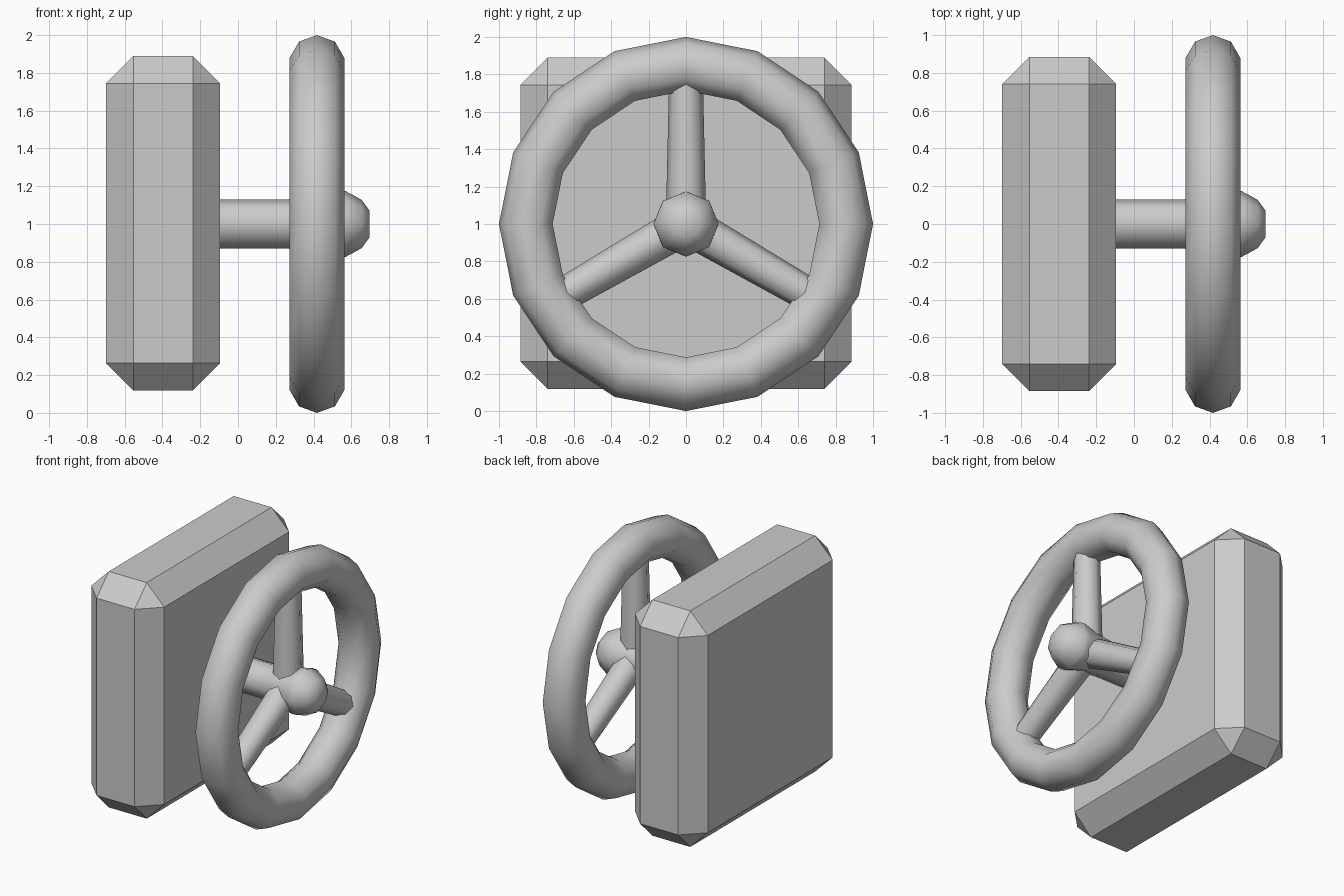
import bpy, bmesh, math
from mathutils import Matrix, Vector

if "Cube" in bpy.data.objects:
    bpy.data.objects.remove(bpy.data.objects["Cube"])

CZ = 1.0      # height of the wheel axis
WX = 0.418    # wheel plane


def make(name, bm, smooth):
    bmesh.ops.recalc_face_normals(bm, faces=bm.faces)
    me = bpy.data.meshes.new(name)
    bm.to_mesh(me)
    bm.free()
    ob = bpy.data.objects.new(name, me)
    bpy.context.collection.objects.link(ob)
    if smooth:
        bpy.ops.object.select_all(action='DESELECT')
        ob.select_set(True)
        bpy.context.view_layer.objects.active = ob
        bpy.ops.object.shade_smooth_by_angle(angle=math.radians(60))
    return ob


def revolve(name, profile, n):
    """Revolve (x, radius) points around the horizontal wheel axis."""
    bm = bmesh.new()
    rings = [[bm.verts.new((x, r * math.sin(2 * math.pi * i / n),
                            CZ + r * math.cos(2 * math.pi * i / n)))
              for i in range(n)] for x, r in profile]
    for a, b in zip(rings, rings[1:]):
        for i in range(n):
            j = (i + 1) % n
            bm.faces.new((a[i], a[j], b[j], b[i]))
    bm.faces.new(rings[0])
    bm.faces.new(rings[-1])
    return make(name, bm, True)


# Chamfered block
bm = bmesh.new()
bmesh.ops.create_cube(bm, size=1)
bmesh.ops.scale(bm, vec=(0.605, 1.77, 1.77), verts=bm.verts)
bmesh.ops.bevel(bm, geom=bm.edges[:], offset=0.145, offset_type='OFFSET',
                segments=1, affect='EDGES')
bmesh.ops.translate(bm, vec=(-0.3965, 0, CZ + 0.004), verts=bm.verts)
make("valve_block", bm, False)

# Stem and rounded hub
revolve("stem", [(-0.12, 0.131), (0.45, 0.131)], 8)
revolve("hub", [(0.27, 0.133), (0.42, 0.145), (0.53, 0.175), (0.57, 0.174),
                (0.655, 0.128), (0.695, 0.072)], 8)

# Wheel rim: 16 segments, 9-sided tube with a vertex on the outer edge
bm = bmesh.new()
N, M, R, r = 16, 9, 0.852, 0.148
rim = []
for i in range(N):
    a = 2 * math.pi * i / N
    row = []
    for j in range(M):
        b = 2 * math.pi * j / M
        d = R + r * math.cos(b)
        row.append(bm.verts.new((WX + r * math.sin(b), d * math.sin(a),
                                 CZ + d * math.cos(a))))
    rim.append(row)
for i in range(N):
    for j in range(M):
        k, l = (i + 1) % N, (j + 1) % M
        bm.faces.new((rim[i][j], rim[k][j], rim[k][l], rim[i][l]))
make("wheel_rim", bm, True)

# Three tapered spokes
for s in range(3):
    bm = bmesh.new()
    bmesh.ops.create_cone(bm, cap_ends=True, segments=8, radius1=0.107,
                          radius2=0.09, depth=0.74,
                          matrix=Matrix.Translation((0, 0, 0.42)))
    bmesh.ops.transform(bm, verts=bm.verts,
                        matrix=Matrix.Translation(Vector((WX, 0, CZ)))
                        @ Matrix.Rotation(s * 2 * math.pi / 3, 4, 'X'))
    make(f"spoke_{s + 1}", bm, True)
